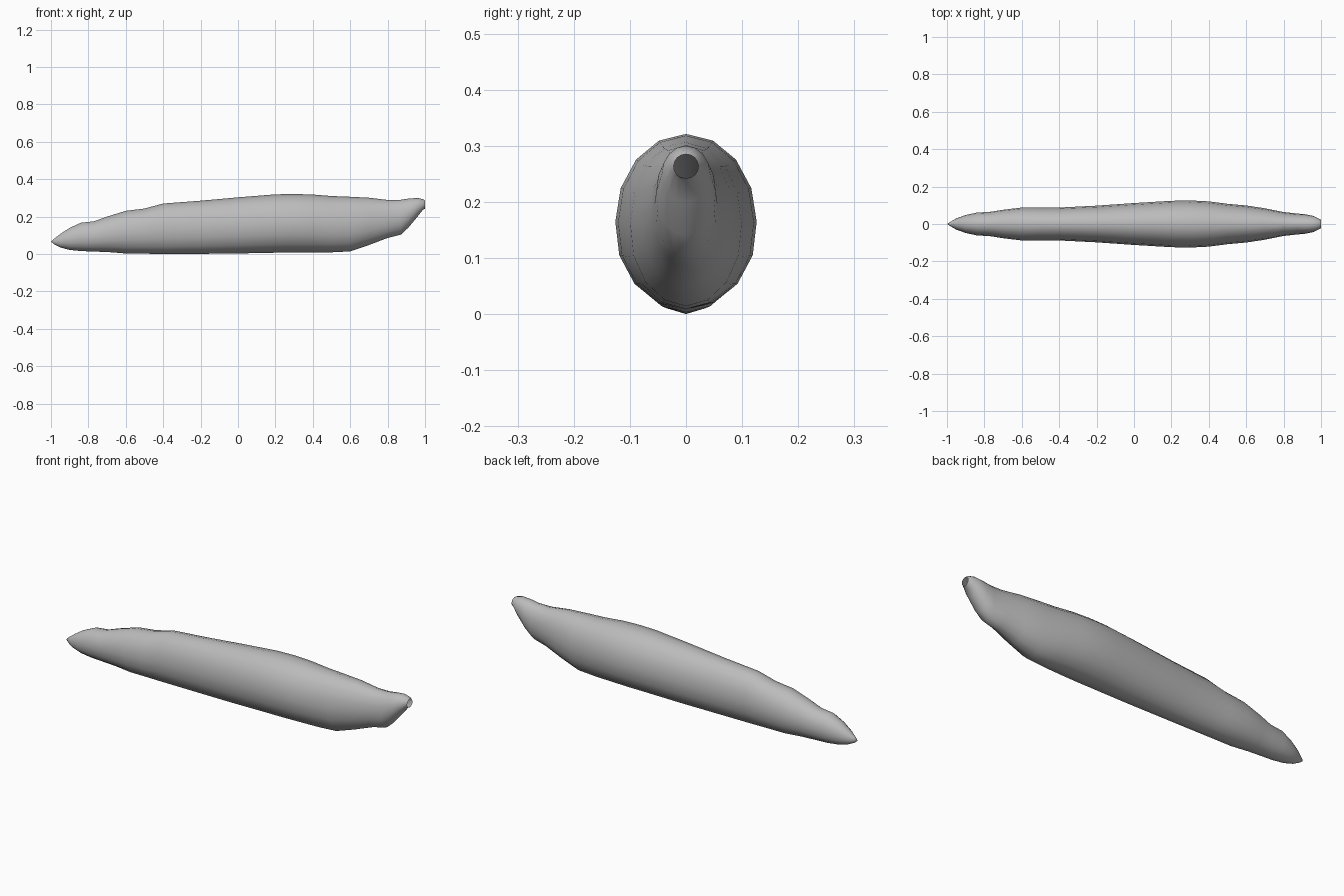
import bpy
import bmesh
import math

default_cube = bpy.data.objects.get("Cube")
if default_cube:
    bpy.data.objects.remove(default_cube, do_unlink=True)

# One plain grey for the whole body
grey = bpy.data.materials.new("plain grey")
grey.use_nodes = True
colour = (0.5, 0.5, 0.5, 1)
grey.diffuse_color = colour
grey.node_tree.nodes["Principled BSDF"].inputs["Base Color"].default_value = colour

# Stations along the body: position, bottom height, top height, half width
STATIONS = [
    (-.98, .05, .084, .013), (-.95, .035, .107, .03), (-.9, .022, .14, .048),
    (-.84, .016, .167, .061), (-.77, .013, .175, .065), (-.7, .011, .2, .076),
    (-.6, .003, .231, .088), (-.5, .002, .243, .088), (-.4, 0, .27, .088),
    (-.2, .001, .285, .098), (0, .003, .303, .112), (.2, .007, .319, .124),
    (.3, .008, .321, .126), (.4, .009, .318, .121), (.5, .009, .31, .108),
    (.6, .014, .306, .099), (.7, .048, .301, .084), (.8, .086, .289, .064),
    (.87, .103, .29, .056), (.91, .14, .296, .053), (.96, .2, .3, .043),
    (.99, .238, .293, .028), (1, .242, .285, .022),
]
SIDES = 16


def add_ring(bm, x, bottom, top, half_width):
    """Oval cross-section, slightly fuller on its lower flanks."""
    middle, radius = (bottom + top) / 2, (top - bottom) / 2
    ring = []
    for i in range(SIDES):
        angle = 2 * math.pi * i / SIDES
        s, c = math.sin(angle), math.cos(angle)
        fullness = 1 + .06 * max(0, -c) * abs(s)
        ring.append(bm.verts.new((x, half_width * s * fullness, middle + radius * c)))
    return ring


# Lofted body: pointed at one end, open mouth at the other
bm = bmesh.new()
tip = bm.verts.new((-1, 0, .066))
rings = [add_ring(bm, *station) for station in STATIONS]
for i in range(SIDES):
    j = (i + 1) % SIDES
    bm.faces.new((tip, rings[0][i], rings[0][j]))
    for a, b in zip(rings, rings[1:]):
        bm.faces.new((a[i], b[i], b[j], a[j]))
bmesh.ops.recalc_face_normals(bm, faces=bm.faces)

mesh = bpy.data.meshes.new("body")
bm.to_mesh(mesh)
bm.free()
mesh.materials.append(grey)
body = bpy.data.objects.new("body", mesh)
bpy.context.collection.objects.link(body)

# Smooth skin
bpy.ops.object.select_all(action="DESELECT")
body.select_set(True)
bpy.context.view_layer.objects.active = body
bpy.ops.object.shade_smooth_by_angle(angle=math.radians(60))
